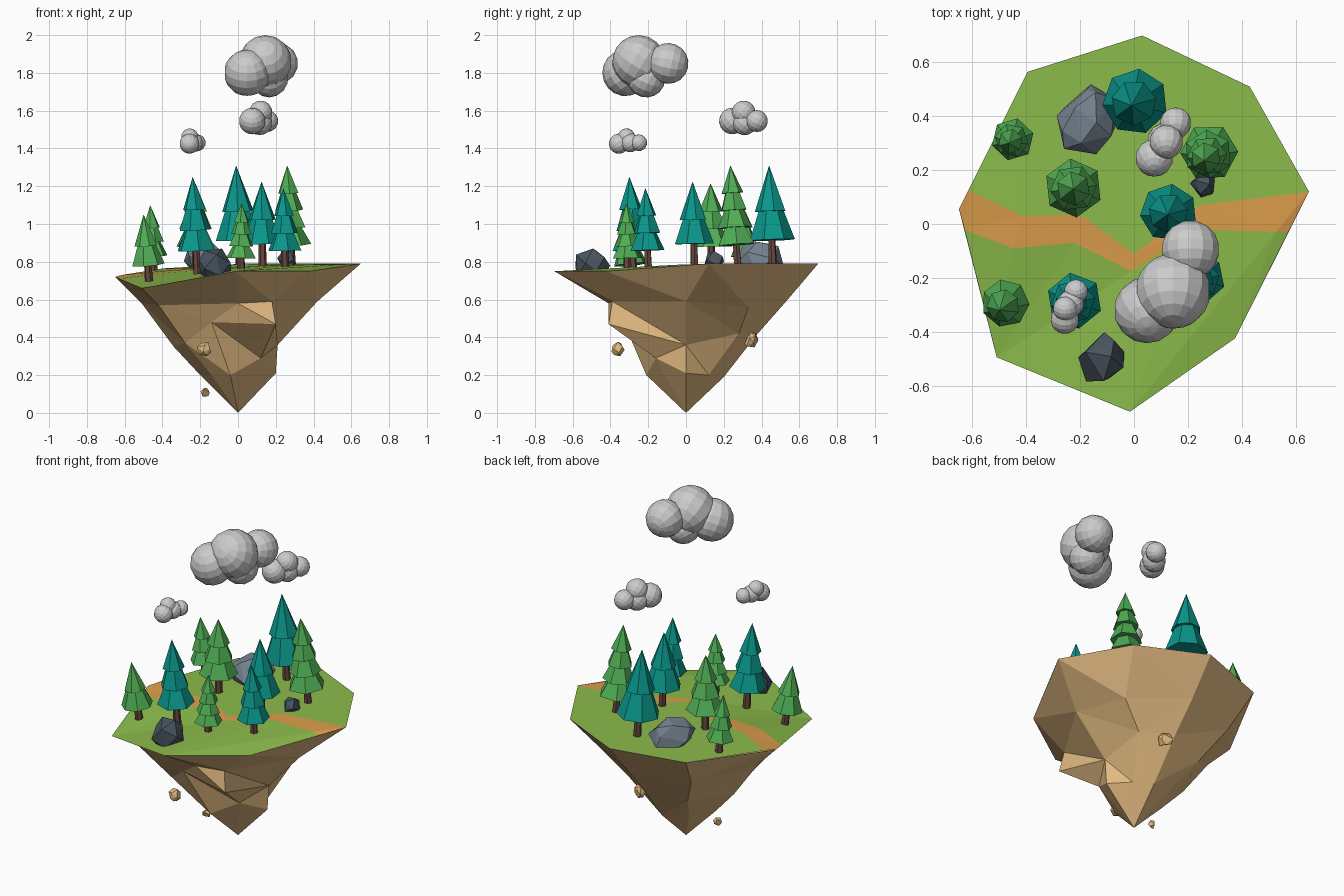
import bpy, bmesh, math, random
from mathutils import Vector, Matrix

if "Cube" in bpy.data.objects:
    bpy.data.objects.remove(bpy.data.objects["Cube"])

random.seed(4)


def mat(name, r, g, b):
    m = bpy.data.materials.new(name)
    m.diffuse_color = (r, g, b, 1)
    m.use_nodes = True
    m.node_tree.nodes["Principled BSDF"].inputs["Base Color"].default_value = m.diffuse_color
    return m


GRASS = mat("grass", .26, .50, .07)
DIRT = mat("path_dirt", .72, .34, .07)
EARTH = mat("earth", .76, .49, .22)
TEAL = mat("teal_leaves", .003, .31, .26)
GREEN = mat("green_leaves", .08, .42, .09)
BARK = mat("bark", .14, .065, .05)
DARK = mat("dark_stone", .065, .09, .115)
LIGHT = mat("light_stone", .18, .23, .28)


def finish(name, bm, *mats):
    me = bpy.data.meshes.new(name)
    bm.normal_update()
    bm.to_mesh(me)
    bm.free()
    ob = bpy.data.objects.new(name, me)
    bpy.context.collection.objects.link(ob)
    for m in mats:
        me.materials.append(m)
    return ob


# Island: rim corners run counter-clockwise from the right corner
rim = [(.65, .12, .79), (.43, .51, .79), (.03, .70, .79), (-.395, .565, .765),
       (-.65, .055, .72), (-.51, -.495, .66), (-.015, -.697, .75), (.375, -.425, .75)]
rings = [
    [(.42, .0, .59), (.34, .33, .56), (.02, .53, .59), (-.33, .42, .57),
     (-.51, .03, .58), (-.42, -.36, .57), (0, -.41, .58), (.18, -.39, .59)],
    [(.21, .0, .36), (.2, .28, .42), (.02, .38, .42), (-.22, .3, .38),
     (-.34, .02, .35), (-.28, -.24, .37), (-.14, -.33, .48), (.2, -.41, .47)],
    [(.2, .0, .21), (.11, .12, .2), (.02, .2, .19), (-.12, .14, .2),
     (-.2, 0, .2), (-.14, -.14, .2), (-.04, -.21, .2), (.12, -.16, .29)]]
bm = bmesh.new()
levels = [[bm.verts.new(p) for p in ring] for ring in [rim] + rings]
for a, b in zip(levels, levels[1:]):
    for i in range(8):
        j = (i + 1) % 8
        bm.faces.new((a[i], b[i], b[j], a[j]))
tip = bm.verts.new((0, 0, 0))
for i in range(8):
    bm.faces.new((levels[-1][i], tip, levels[-1][(i + 1) % 8]))
bmesh.ops.triangulate(bm, faces=bm.faces[:])
bmesh.ops.recalc_face_normals(bm, faces=bm.faces[:])
if sum((f.normal.z * f.calc_area() for f in bm.faces)) > 0:
    bmesh.ops.reverse_faces(bm, faces=bm.faces[:])
finish("island_rock", bm, EARTH)

# Grass top, split by a winding path
upper = [(-.615, .125, .73), (-.415, .03, .75), (-.2, .035, .765), (0, -.11, .77),
         (.245, .07, .785)]
lower = [(-.63, -.02, .71), (-.45, -.09, .735), (-.22, -.07, .755), (-.01, -.175, .765),
         (.24, -.02, .782), (.527, -.03, .785)]
bm = bmesh.new()
R = [bm.verts.new(p) for p in rim]
U = [bm.verts.new(p) for p in upper] + [R[0]]
L = [bm.verts.new(p) for p in lower]
edge = bm.verts.new((.575, -.03, .777))
bm.faces.new(U + R[1:4])
bm.faces.new([R[5], R[6]] + L[::-1])
bm.faces.new((L[5], R[6], R[7], edge))
path = [bm.faces.new((L[i], L[i + 1], U[i + 1], U[i])) for i in range(5)]
path += [bm.faces.new((R[4], L[0], U[0])), bm.faces.new((L[5], edge, R[0]))]
for f in path:
    f.material_index = 1
bmesh.ops.triangulate(bm, faces=bm.faces[:])
for f in bm.faces:
    f.normal_update()
    if f.normal.z < 0:
        f.normal_flip()
finish("grass_and_path", bm, GRASS, DIRT)


# Trees: trunk plus stacked, twisted foliage tiers
def frustum(bm, p, q, r1, r2, sides, twist, mi):
    axis = Vector(q) - Vector(p)
    m = (Matrix.Translation((Vector(p) + Vector(q)) / 2)
         @ axis.to_track_quat('Z', 'Y').to_matrix().to_4x4() @ Matrix.Rotation(twist, 4, 'Z'))
    new = bmesh.ops.create_cone(bm, cap_ends=True, segments=sides, radius1=r1, radius2=r2,
                                depth=axis.length, matrix=m)
    for v in new["verts"]:
        for f in v.link_faces:
            f.material_index = mi


def tree(name, base, bottom, apex, r, tiers, leaves):
    bm = bmesh.new()
    base, apex = Vector(base), Vector(apex)

    def at(z):
        return base.lerp(apex, (z - base.z) / (apex.z - base.z))

    frustum(bm, base, at(bottom + .04), .023, .018, 6, 0, 0)
    step = (apex.z - bottom) / (tiers + .6)
    for i in range(tiers):
        low = bottom + step * i
        last = i == tiers - 1
        high = apex.z if last else low + step * 1.25
        rad = r * (1 - .62 * i / tiers)
        frustum(bm, at(low), at(high), rad, 0 if last else rad * .45,
                7 if tiers < 3 else 6, i * .55 + r * 20, 1)
    finish(name, bm, BARK, leaves)


tree("tall_teal_tree", (.01, .46, .77), .915, (-.01, .44, 1.31), .123, 2, TEAL)
tree("tall_green_tree", (.285, .275, .77), .89, (.26, .235, 1.31), .108, 4, GREEN)
tree("middle_green_tree", (-.225, .135, .75), .88, (-.225, .13, 1.215), .11, 3, GREEN)
tree("middle_teal_tree", (.13, .045, .77), .895, (.125, .035, 1.225), .107, 2, TEAL)
tree("front_teal_tree", (-.215, -.28, .735), .86, (-.24, -.30, 1.25), .105, 3, TEAL)
tree("right_teal_tree", (.25, -.2, .755), .86, (.24, -.215, 1.19), .092, 3, TEAL)
tree("left_green_tree", (-.47, -.285, .69), .785, (-.50, -.32, 1.05), .09, 2, GREEN)
tree("back_left_green_tree", (-.445, .32, .73), .83, (-.465, .30, 1.10), .08, 3, GREEN)
tree("small_front_green_tree", (.015, -.31, .75), .82, (.02, -.315, 1.11), .08, 4, GREEN)


# Boulders and floating chips: convex hulls of scattered points
def stone(name, c, size, material, points=18):
    bm = bmesh.new()
    for i in range(points):
        z = 1 - 2 * (i + .5) / points
        a = i * 2.4 + random.uniform(-.4, .4)
        s = math.sqrt(1 - z * z)
        k = random.uniform(.9, 1.12)
        d = Vector((s * math.cos(a), s * math.sin(a), z)) * k
        bm.verts.new([c[j] + d[j] * size[j] for j in range(3)])
    bmesh.ops.convex_hull(bm, input=bm.verts[:])
    loose = [v for v in bm.verts if not v.link_faces]
    bmesh.ops.delete(bm, geom=loose, context='VERTS')
    bmesh.ops.recalc_face_normals(bm, faces=bm.faces[:])
    finish(name, bm, material)


stone("large_boulder", (-.175, .385, .81), (.12, .128, .11), LIGHT, 18)
stone("front_boulder", (-.12, -.505, .78), (.095, .1, .095), DARK, 13)
stone("small_boulder", (.258, .15, .81), (.053, .05, .052), DARK, 11)
stone("front_chip", (-.175, -.36, .335), (.039, .037, .041), EARTH, 12)
stone("low_chip", (-.175, -.055, .11), (.025, .025, .027), EARTH, 10)
stone("back_chip", (.065, .345, .39), (.043, .045, .045), EARTH, 12)


# Clouds: clusters of faceted balls (x, y, z, radius)
def cloud(name, balls):
    bm = bmesh.new()
    for x, y, z, r in balls:
        m = Matrix.Translation((x, y, z)) @ Matrix.Rotation(.3 + x * 5, 4, 'X')
        bmesh.ops.create_uvsphere(bm, u_segments=14, v_segments=9, radius=r, matrix=m)
    finish(name, bm)


cloud("large_cloud", [(.145, -.25, 1.86, .14), (.048, -.32, 1.80, .123),
                      (.21, -.095, 1.85, .108), (.165, -.21, 1.77, .1)])
cloud("medium_cloud", [(.075, .245, 1.545, .07), (.12, .305, 1.59, .063),
                       (.155, .375, 1.545, .058), (.115, .31, 1.535, .065)])
cloud("small_cloud", [(-.257, -.355, 1.425, .053), (-.255, -.315, 1.46, .046),
                      (-.215, -.25, 1.43, .044), (-.235, -.295, 1.43, .05)])
